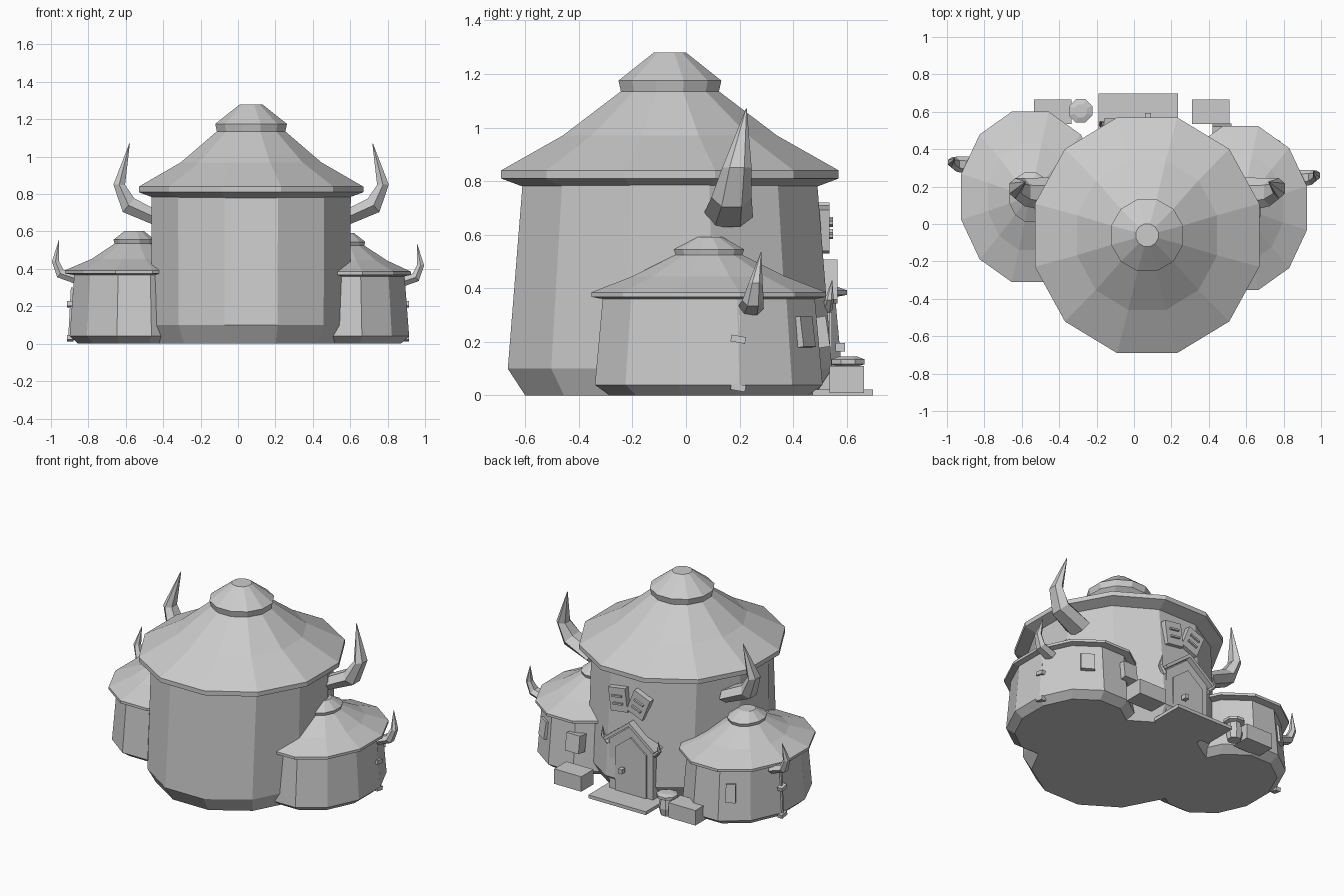
import bpy, bmesh, math
from mathutils import Vector, Matrix

cube = bpy.data.objects.get("Cube")
if cube:
    bpy.data.objects.remove(cube, do_unlink=True)

clay = bpy.data.materials.new("pale_grey")
clay.use_nodes = True
clay.diffuse_color = (0.6, 0.6, 0.6, 1)
clay.node_tree.nodes["Principled BSDF"].inputs["Base Color"].default_value = (0.6, 0.6, 0.6, 1)


def finish(name, bm):
    bmesh.ops.recalc_face_normals(bm, faces=bm.faces[:])
    mesh = bpy.data.meshes.new(name)
    bm.to_mesh(mesh)
    bm.free()
    mesh.materials.append(clay)
    obj = bpy.data.objects.new(name, mesh)
    bpy.context.collection.objects.link(obj)
    return obj


def loft(name, rings):
    """Skin a list of equal rings of points and cap both ends."""
    bm = bmesh.new()
    loops = [[bm.verts.new(p) for p in ring] for ring in rings]
    n = len(loops[0])
    for a, b in zip(loops, loops[1:]):
        for i in range(n):
            j = (i + 1) % n
            bm.faces.new((a[i], a[j], b[j], b[i]))
    bm.faces.new(loops[0])
    bm.faces.new(loops[-1])
    return finish(name, bm)


def turned(name, cx, cy, profile, sides=12):
    """Faceted round body; profile rows are flat-to-flat half widths x, y and height."""
    k = 1 / math.cos(math.pi / sides)
    angles = [(i + 0.5) * math.tau / sides for i in range(sides)]
    return loft(name, [[(cx + rx * k * math.cos(a), cy + ry * k * math.sin(a), z)
                        for a in angles] for rx, ry, z in profile])


def horn(name, stations, mirror_x=None, shift=(0, 0, 0)):
    """Curved tapering horn; stations are centre, half thickness, half width."""
    rings = []
    for i, (c, thick, wide) in enumerate(stations):
        before = Vector(stations[max(i - 1, 0)][0])
        after = Vector(stations[min(i + 1, len(stations) - 1)][0])
        side = (after - before).cross(Vector((0, 1, 0))).normalized()
        ring = []
        for k in range(6):
            a = k * math.tau / 6
            p = Vector(c) + side * thick * math.sin(a) + Vector((0, wide * math.cos(a), 0))
            if mirror_x is not None:
                p.x = 2 * mirror_x - p.x
            ring.append(p + Vector(shift))
        rings.append(ring)
    return loft(name, rings)


def box(name, centre, size, turn=0, lean=0, tilt=0):
    bm = bmesh.new()
    rot = (Matrix.Rotation(math.radians(turn), 4, 'Z') @ Matrix.Rotation(math.radians(lean), 4, 'X')
           @ Matrix.Rotation(math.radians(tilt), 4, 'Y'))
    bmesh.ops.create_cube(bm, size=1, matrix=Matrix.Translation(centre) @ rot
                          @ Matrix.Diagonal((*size, 1)))
    return finish(name, bm)


def gable(name, x, half, y0, y1, eave, peak):
    """Upright slab with a pointed top."""
    outline = [(-half, 0), (half, 0), (half, eave), (0, peak), (-half, eave)]
    return loft(name, [[(x + px, y, pz) for px, pz in outline] for y in (y0, y1)])


# Main hut
MX, MY = 0.07, -0.06
turned("main_wall", MX, MY, [(0.49, 0.54, 0), (0.53, 0.605, 0.1), (0.533, 0.55, 0.79)])
turned("main_roof", MX, MY, [(0.52, 0.55, 0.78), (0.6, 0.63, 0.81), (0.6, 0.63, 0.84),
                             (0.375, 0.4, 0.97), (0.183, 0.183, 1.135)])
turned("main_roof_cap", MX, MY, [(0.183, 0.183, 1.135), (0.192, 0.192, 1.175), (0.06, 0.06, 1.28)])

main_horn = [((0.56, 0.155, 0.665), 0.045, 0.095), ((0.725, 0.17, 0.74), 0.055, 0.075),
             ((0.775, 0.19, 0.85), 0.036, 0.055), ((0.72, 0.225, 1.07), 0.002, 0.002)]
horn("main_horn_left", main_horn)
horn("main_horn_right", main_horn, MX)

# Two side huts, each with a horn and a hanging pole
hut_horn = [((0.86, 0.24, 0.325), 0.03, 0.05), ((0.95, 0.25, 0.355), 0.03, 0.04),
            ((0.976, 0.26, 0.42), 0.022, 0.026), ((0.957, 0.28, 0.535), 0.001, 0.001)]
for side, cx, cy, s, h in (("left", 0.57, 0.085, 1, 1), ("right", -0.555, 0.145, -1, 1.02)):
    f = 0.35 / 0.44
    g = 1 if s > 0 else 1.04
    turned(f"{side}_hut_wall", cx, cy,
           [(0.3, 0.37 * g, 0), (0.345, 0.425 * g, 0.04 * h), (0.32, 0.395 * g, 0.37 * h)])
    turned(f"{side}_hut_roof", cx, cy,
           [(0.32, 0.395 * g, 0.36 * h), (0.355 * g, 0.438 * g, 0.368 * h),
            (0.355 * g, 0.438 * g, 0.385 * h), (0.285 * f, 0.285, 0.445 * h),
            (0.105, 0.125, 0.525 * h)])
    turned(f"{side}_hut_roof_cap", cx, cy,
           [(0.105, 0.125, 0.525 * h), (0.11, 0.132, 0.545 * h), (0.05, 0.05, 0.592 * h)])
    dy = 0 if s > 0 else 0.07
    horn(f"{side}_hut_horn", hut_horn, None if s > 0 else 0, (0, dy, 0 if s > 0 else 0.02))
    box(f"{side}_hut_pole", (s * 0.895, 0.195 + dy, 0.16), (0.012, 0.012, 0.28), tilt=-s * 3)
    for z in (0.03, 0.21):
        box(f"{side}_hut_peg", (s * 0.898, 0.195 + dy, z), (0.035, 0.055, 0.025), lean=-10)

# Doorway at the back
DX = 0.03
gable("door_frame", DX, 0.16, 0.42, 0.535, 0.35, 0.475)
gable("door_panel", DX, 0.115, 0.42, 0.545, 0.31, 0.4)
box("door_knob", (0.075, 0.575, 0.18), (0.03, 0.035, 0.03))
box("door_step", (0.022, 0.585, 0.011), (0.425, 0.225, 0.022))
for s in (-1, 1):
    slope = math.degrees(math.atan2(0.125, 0.16))
    box("door_gable_beam", (DX + s * 0.09, 0.515, 0.425), (0.24, 0.1, 0.02), tilt=s * slope)
    horn("door_horn", [((DX + s * 0.17, 0.525, 0.32), 0.016, 0.022),
                       ((DX + s * 0.21, 0.535, 0.36), 0.012, 0.016),
                       ((DX + s * 0.205, 0.545, 0.43), 0.001, 0.001)])

# Notice boards over the door
for x, tilt in ((0.13, 8), (-0.02, -22)):
    box("notice_board", (x, 0.515, 0.625), (0.125, 0.04, 0.155), tilt=tilt)
    for d in (-0.025, 0.025):
        across = math.radians(tilt)
        box("notice_strip", (x + d * math.sin(across), 0.538, 0.625 + d * math.cos(across)),
            (0.07, 0.02, 0.012), tilt=tilt)

# Hut windows
box("left_hut_shutter", (0.47, 0.495, 0.235), (0.1, 0.07, 0.115), lean=8)
box("left_hut_shutter", (0.73, 0.43, 0.235), (0.085, 0.06, 0.115), turn=-32, lean=8)
box("right_hut_window", (-0.7, 0.525, 0.22), (0.06, 0.04, 0.12), turn=30, lean=6)

# Crates and barrel on the ground
box("left_crate", (0.41, 0.6, 0.06), (0.2, 0.13, 0.1))
box("right_crate", (-0.435, 0.6, 0.06), (0.2, 0.13, 0.1))
turned("barrel", -0.285, 0.605, [(0.04, 0.04, 0), (0.05, 0.05, 0.05), (0.04, 0.04, 0.11),
                                 (0.062, 0.062, 0.117), (0.062, 0.062, 0.135),
                                 (0.035, 0.035, 0.145)], 8)
